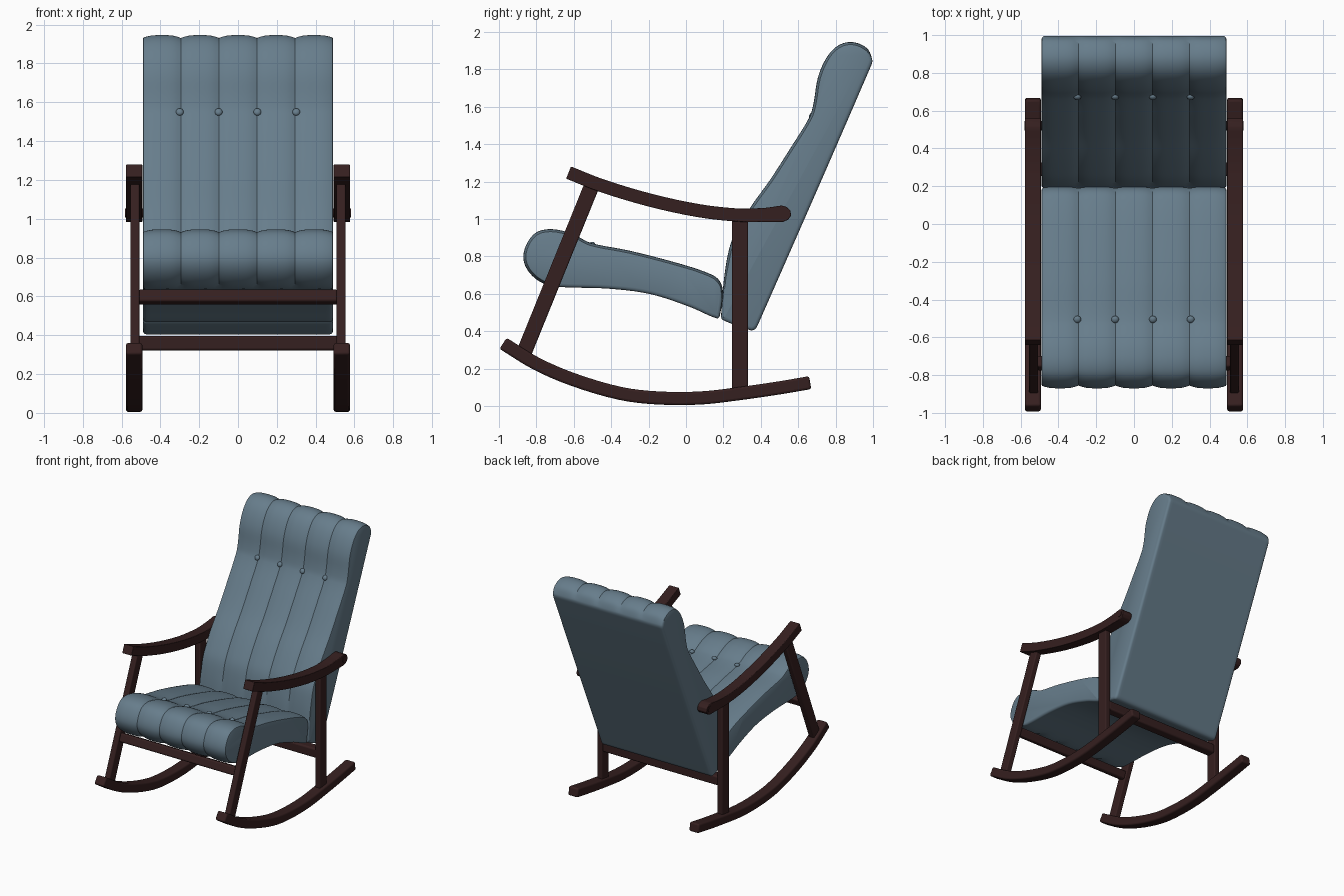
import bpy, bmesh, math
from mathutils import Vector

if "Cube" in bpy.data.objects:
    bpy.data.objects.remove(bpy.data.objects["Cube"])


def material(name, rgb):
    m = bpy.data.materials.new(name)
    m.diffuse_color = (*rgb, 1)
    m.use_nodes = True
    m.node_tree.nodes["Principled BSDF"].inputs["Base Color"].default_value = m.diffuse_color
    return m


FABRIC = material("blue grey fabric", (0.135, 0.205, 0.26))
WOOD = material("dark brown wood", (0.036, 0.014, 0.014))


def finish(bm, name, mat, mirror=False, bevel=0.0):
    bmesh.ops.recalc_face_normals(bm, faces=bm.faces)
    me = bpy.data.meshes.new(name)
    bm.to_mesh(me)
    bm.free()
    ob = bpy.data.objects.new(name, me)
    bpy.context.collection.objects.link(ob)
    me.materials.append(mat)
    bpy.ops.object.select_all(action='DESELECT')
    bpy.context.view_layer.objects.active = ob
    ob.select_set(True)
    bpy.ops.object.shade_smooth_by_angle(angle=math.radians(32))
    if bevel:
        b = ob.modifiers.new("bevel", 'BEVEL')
        b.width, b.segments, b.limit_method = bevel, 3, 'ANGLE'
    if mirror:
        ob.modifiers.new("mirror", 'MIRROR')
    return ob


def smooth_path(pts, n, closed=False):
    """Smooth curve through (y, z, value) points; the value is blended linearly."""
    k = len(pts)
    P = [Vector(p[:2]) for p in pts]

    def tangent(i):
        a, b = (i - 1, (i + 1) % k) if closed else (max(i - 1, 0), min(i + 1, k - 1))
        return (P[b] - P[a]).normalized()
    out = []
    for i in range(k if closed else k - 1):
        j = (i + 1) % k
        d = (P[j] - P[i]).length
        for s in range(n):
            t = s / n
            q = (P[i] * (2*t**3 - 3*t*t + 1) + tangent(i) * d * (t**3 - 2*t*t + t)
                 + P[j] * (3*t*t - 2*t**3) + tangent(j) * d * (t**3 - t*t))
            out.append((q.x, q.y, pts[i][2] * (1 - t) + pts[j][2] * t))
    if not closed:
        out.append(pts[-1])
    return out


def bar(name, path, x0, x1, mirror=True, n=1, bevel=0.012):
    """Rectangular bar swept along a side-view path of (y, z, half thickness)."""
    path = smooth_path(path, n)
    bm = bmesh.new()
    rings = []
    for i, (y, z, h) in enumerate(path):
        a, b = path[max(i - 1, 0)], path[min(i + 1, len(path) - 1)]
        t = Vector((b[0] - a[0], b[1] - a[1])).normalized()
        ny, nz = -t.y * h, t.x * h
        rings.append([bm.verts.new(v) for v in (
            (x0, y + ny, z + nz), (x1, y + ny, z + nz),
            (x1, y - ny, z - nz), (x0, y - ny, z - nz))])
    for a, b in zip(rings, rings[1:]):
        for i in range(4):
            bm.faces.new((a[i], a[(i + 1) % 4], b[(i + 1) % 4], b[i]))
    bm.faces.new(rings[0])
    bm.faces.new(rings[-1])
    return finish(bm, name, WOOD, mirror, bevel)


def cushion(name, outline, half=0.49, channels=5, depth=0.015):
    """Side outline (y, z, puff weight) swept over x with padded channels."""
    prof = smooth_path(outline, 5, closed=True)
    k = len(prof)
    area = sum(prof[i - 1][0] * prof[i][1] - prof[i][0] * prof[i - 1][1] for i in range(k))
    sgn = 1 if area > 0 else -1
    cw = 2 * half / channels
    xs = [-half + cw * (c + s / 10) for c in range(channels) for s in range(10)] + [half]
    xs = sorted(xs + [e * (half - d) for e in (-1, 1) for d in (0.003, 0.008, 0.013)])
    bm = bmesh.new()
    rings = []
    for x in xs:
        u = abs(((x + half) / cw) % 1 * 2 - 1)
        if half - abs(x) < 1e-6:
            u = 1
        e = max(0, 1 - (half - abs(x)) / 0.02)
        edge = 0.02 * (1 - math.sqrt(max(0, 1 - e * e)))
        ring = []
        for i, (y, z, w) in enumerate(prof):
            a, b = prof[i - 1], prof[(i + 1) % k]
            t = Vector((b[0] - a[0], b[1] - a[1])).normalized() * sgn
            d = max(depth * w * u**3, edge)
            ring.append(bm.verts.new((x, y - t.y * d, z + t.x * d)))
        rings.append(ring)
    for a, b in zip(rings, rings[1:]):
        for i in range(k):
            j = (i + 1) % k
            bm.faces.new((a[i], a[j], b[j], b[i]))
    bm.faces.new(rings[0])
    bm.faces.new(rings[-1])
    return finish(bm, name, FABRIC)


def buttons(name, y, z, tilt):
    for i, x in enumerate((-0.3, -0.1, 0.1, 0.3)):
        bm = bmesh.new()
        bmesh.ops.create_uvsphere(bm, u_segments=16, v_segments=10, radius=0.02)
        bmesh.ops.scale(bm, vec=(1, 1, 0.7), verts=bm.verts)
        ob = finish(bm, f"{name}_{i + 1}", FABRIC)
        ob.location = (x, y, z)
        ob.rotation_euler.x = tilt


# Upholstery
cushion("seat", [
    (-0.87, 0.80, 1), (-0.85, 0.87, 1), (-0.805, 0.925, 1), (-0.74, 0.945, 1),
    (-0.66, 0.937, 1), (-0.59, 0.912, 1), (-0.51, 0.872, 1), (-0.30, 0.83, 1),
    (-0.03, 0.76, 1), (0.12, 0.71, 1), (0.175, 0.675, 1), (0.197, 0.615, 0.5),
    (0.18, 0.48, 0), (0.165, 0.468, 0), (0.02, 0.53, 0), (-0.19, 0.598, 0),
    (-0.41, 0.627, 0), (-0.67, 0.636, 0), (-0.75, 0.65, 1), (-0.81, 0.685, 1),
    (-0.855, 0.74, 1)])
cushion("backrest", [
    (0.188, 0.475, 0), (0.20, 0.458, 0), (0.345, 0.405, 0), (0.368, 0.41, 0),
    (0.385, 0.435, 0), (0.99, 1.82, 0), (0.995, 1.855, 0), (0.965, 1.915, 1),
    (0.885, 1.946, 1), (0.81, 1.925, 1), (0.75, 1.86, 1), (0.705, 1.755, 1),
    (0.682, 1.62, 1), (0.66, 1.545, 1), (0.556, 1.375, 1), (0.45, 1.21, 1),
    (0.353, 1.075, 1), (0.285, 0.965, 1), (0.243, 0.88, 1), (0.218, 0.78, 1),
    (0.20, 0.65, 0.6)])
buttons("back_button", 0.672, 1.55, math.radians(65))
buttons("seat_button", -0.505, 0.863, math.radians(15))

# Curved rockers
R = 0.035
bar("rocker", [(-0.978, 0.335, R), (-0.8, 0.226, R), (-0.6, 0.14, R), (-0.35, 0.067, R),
               (-0.15, 0.043, R), (0.08, 0.043, R), (0.3, 0.068, R), (0.5, 0.097, R),
               (0.664, 0.125, R)], 0.493, 0.577, n=4)

# Armrests with a rounded rear end
bar("armrest", [(-0.628, 1.248, R), (-0.45, 1.178, R), (-0.19, 1.10, R), (0.07, 1.044, R),
                (0.29, 1.02, R), (0.43, 1.022, 0.038), (0.515, 1.028, 0.044),
                (0.543, 1.03, 0.034), (0.56, 1.032, 0.014)], 0.493, 0.577, n=4)

# Legs
bar("front_leg", [(-0.87, 0.275, 0.041), (-0.505, 1.175, 0.041)], 0.508, 0.555, bevel=0.008)
bar("rear_leg", [(0.289, 0.08, 0.043), (0.289, 1.0, 0.043)], 0.508, 0.555, bevel=0.008)

# Cross rails
bar("front_rail", [(-0.75, 0.565, 0.031), (-0.725, 0.627, 0.031)], -0.515, 0.515, False)
bar("rear_rail", [(0.289, 0.322, 0.036), (0.289, 0.397, 0.036)], -0.515, 0.515, False)

# Armrest bolts
bm = bmesh.new()
bmesh.ops.create_cone(bm, cap_ends=True, segments=20, radius1=0.024, radius2=0.024, depth=0.1)
for v in bm.verts:
    v.co = (v.co.z + 0.531, v.co.x + 0.52, v.co.y + 1.03)
finish(bm, "armrest_bolt", WOOD, mirror=True)
